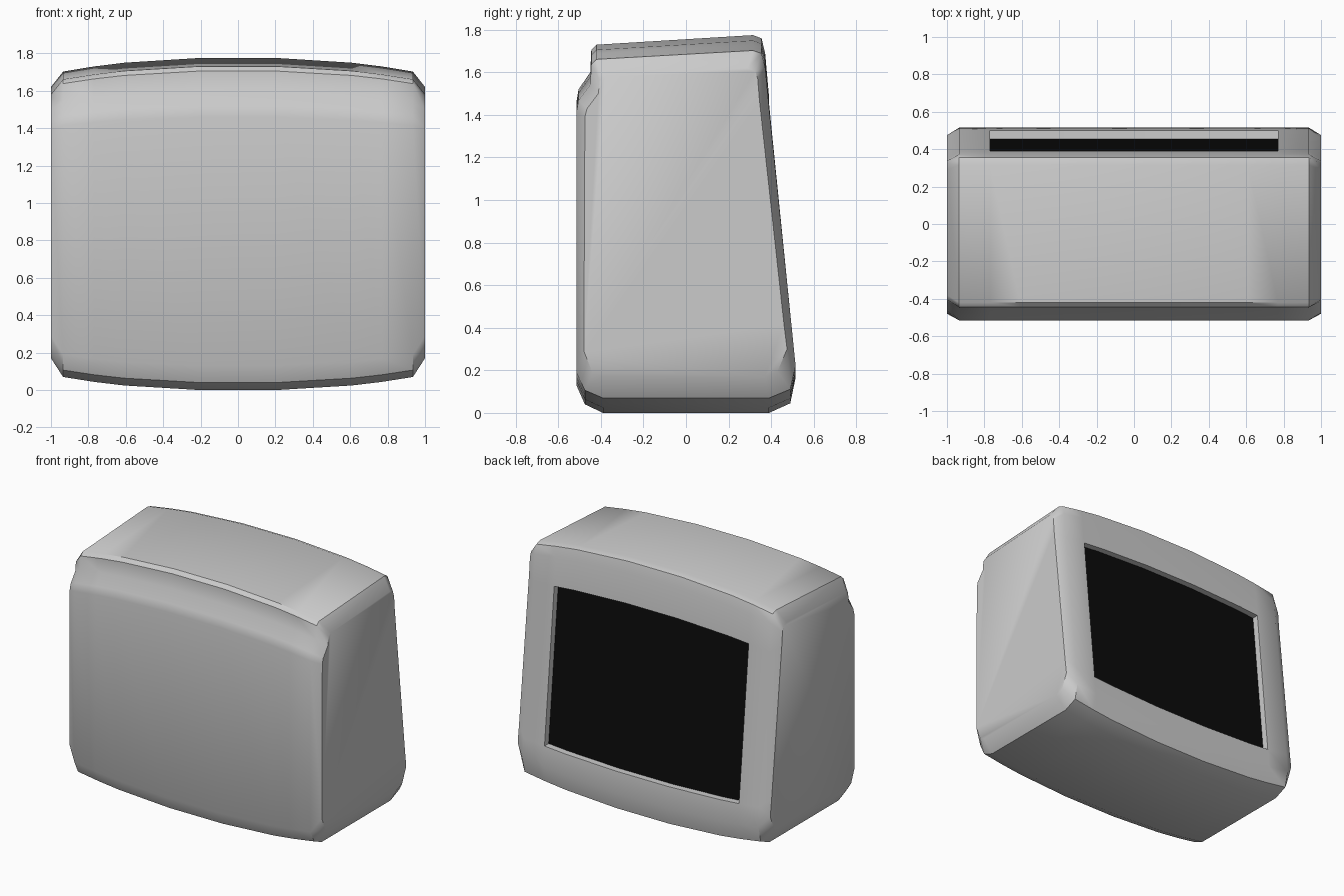
import bpy, bmesh

if "Cube" in bpy.data.objects:
    bpy.data.objects.remove(bpy.data.objects["Cube"])

# Side profile (y, z) at the centre, and the matching smaller profile of the end caps
MID = [(-.39, 0), (.39, 0), (.49, .045), (.515, .165), (.501, .315), (.391, 1.475),
       (.372, 1.69), (.355, 1.76), (.315, 1.775), (-.42, 1.73), (-.445, 1.705),
       (-.45, 1.60), (-.505, 1.52), (-.515, 1.46), (-.515, .13), (-.475, .04)]
END = [(-.40, .17), (.37, .17), (.43, .195), (.475, .30), (.46, .42), (.345, 1.47),
       (.337, 1.57), (.325, 1.605), (.29, 1.62), (-.38, 1.58), (-.405, 1.565),
       (-.412, 1.50), (-.465, 1.43), (-.475, 1.39), (-.48, .29), (-.44, .19)]
# Columns across the width: x and vertical scale, which arches the top and bottom
HALF = [(.21, 1), (.61, .972), (.77, .95), (.935, .92)]
COLUMNS = [(-x, s) for x, s in reversed(HALF)] + HALF
ZC, DEPTH = .87, .047
LOW, HIGH = 4, 5        # profile points bounding the screen opening
FIRST, LAST = 1, 6      # columns bounding the screen opening


def point(x, s, i, dy=0):
    y, z = MID[i]
    return (x, y + dy, ZC + (z - ZC) * s)


def finish(bm, name, angle):
    bmesh.ops.recalc_face_normals(bm, faces=bm.faces)
    mesh = bpy.data.meshes.new(name)
    bm.to_mesh(mesh)
    bm.free()
    ob = bpy.data.objects.new(name, mesh)
    bpy.context.collection.objects.link(ob)
    bpy.ops.object.select_all(action='DESELECT')
    ob.select_set(True)
    bpy.context.view_layer.objects.active = ob
    bpy.ops.object.shade_smooth_by_angle(angle=angle)
    return ob


# Casing lofted through the columns, with the screen opening left out
bm = bmesh.new()
n = len(MID)
rings = [[bm.verts.new((-1, y, z)) for y, z in END]]
rings += [[bm.verts.new(point(x, s, i)) for i in range(n)] for x, s in COLUMNS]
rings += [[bm.verts.new((1, y, z)) for y, z in END]]
opening = range(FIRST + 1, LAST + 1)
for c in range(len(rings) - 1):
    a, b = rings[c], rings[c + 1]
    for i in range(n):
        if i == LOW and c in opening:
            continue
        j = (i + 1) % n
        bm.faces.new((a[i], a[j], b[j], b[i]))
bm.faces.new(rings[0])
bm.faces.new(rings[-1])

# Walls of the recess around the screen
cols = range(FIRST + 1, LAST + 2)
rim = [rings[c][LOW] for c in cols] + [rings[c][HIGH] for c in reversed(cols)]
inner = [bm.verts.new((v.co.x, v.co.y - DEPTH, v.co.z)) for v in rim]
for k in range(len(rim)):
    m = (k + 1) % len(rim)
    bm.faces.new((rim[k], rim[m], inner[m], inner[k]))
finish(bm, "casing", .70)

# Dark screen at the bottom of the recess
bm = bmesh.new()
strip = [[bm.verts.new(point(x, s, i, -DEPTH)) for i in (LOW, HIGH)]
         for x, s in COLUMNS[FIRST:LAST + 1]]
for a, b in zip(strip, strip[1:]):
    bm.faces.new((a[0], a[1], b[1], b[0]))
if sum(f.normal.y for f in bm.faces) < 0:
    bmesh.ops.reverse_faces(bm, faces=bm.faces)
screen = finish(bm, "screen", .5)
if screen.data.polygons[0].normal.y < 0:
    screen.data.flip_normals()
black = bpy.data.materials.new("screen_black")
black.diffuse_color = (.003, .003, .003, 1)
black.use_nodes = True
black.node_tree.nodes["Principled BSDF"].inputs["Base Color"].default_value = black.diffuse_color
screen.data.materials.append(black)
